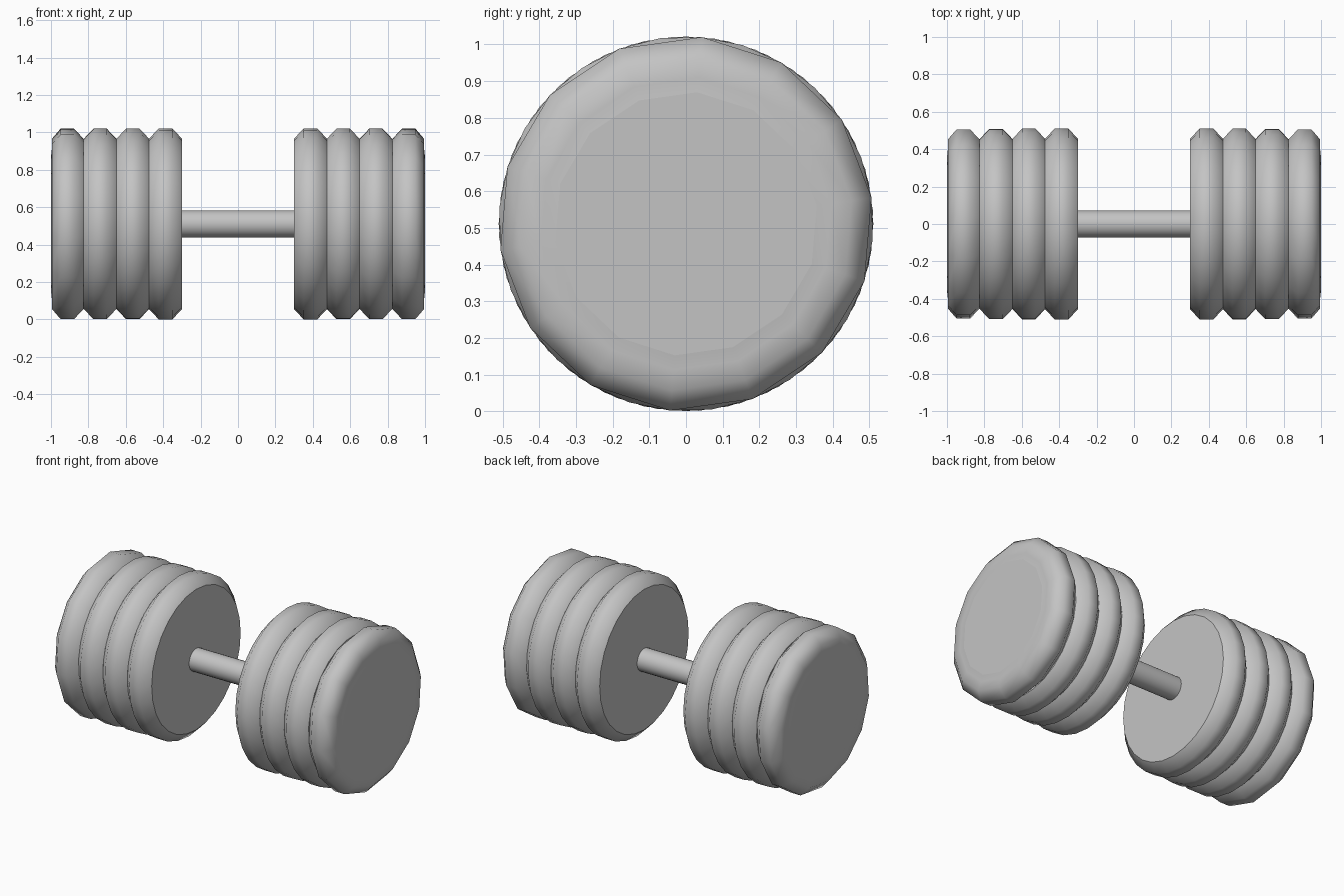
import bpy, bmesh
from math import sin, cos, pi, radians

cube = bpy.data.objects.get("Cube")
if cube:
    bpy.data.objects.remove(cube)

AXIS_Z = 0.511

grey = bpy.data.materials.new("plain_grey")
grey.use_nodes = True
color = (0.55, 0.55, 0.55, 1)
grey.diffuse_color = color
grey.node_tree.nodes["Principled BSDF"].inputs["Base Color"].default_value = color


def lathe(name, profile, sides, x, turn=0.0, side=1):
    """Revolve (offset, radius) points around the bar axis; flat caps, smooth rim."""
    bm = bmesh.new()
    rings = []
    for offset, radius in profile:
        angles = [turn + 2 * pi * i / sides for i in range(sides)]
        rings.append([bm.verts.new((side * (x + offset), radius * cos(a),
                                    AXIS_Z + radius * sin(a))) for a in angles])
    for a, b in zip(rings, rings[1:]):
        for i in range(sides):
            j = (i + 1) % sides
            bm.faces.new((a[i], a[j], b[j], b[i])).smooth = True
    bm.faces.new(rings[0])
    bm.faces.new(rings[-1])
    bmesh.ops.recalc_face_normals(bm, faces=bm.faces)
    mesh = bpy.data.meshes.new(name)
    bm.to_mesh(mesh)
    bm.free()
    mesh.materials.append(grey)
    obj = bpy.data.objects.new(name, mesh)
    bpy.context.collection.objects.link(obj)
    return obj


# Rounded rim shared by all plates
half = 0.0875
rim = [(-half, 0.456), (-0.036, 0.511), (0.036, 0.511)]
plate = rim + [(half, 0.456)]
# The outermost plate carries a slightly raised face
end_plate = rim + [(0.083, 0.456), (0.083, 0.4), (half, 0.36)]

# Weight plates on both ends
for label, side in (("left", 1), ("right", -1)):
    for n in range(3):
        lathe(f"{label}_plate_{n + 1}", plate, 28, 0.3875 + 0.175 * n,
              radians(4 * n), side)
    lathe(f"{label}_end_plate", end_plate, 14, 0.9125, radians(8), side)

# Handle bar
lathe("handle_bar", [(-0.35, 0.073), (0.35, 0.073)], 24, 0)
